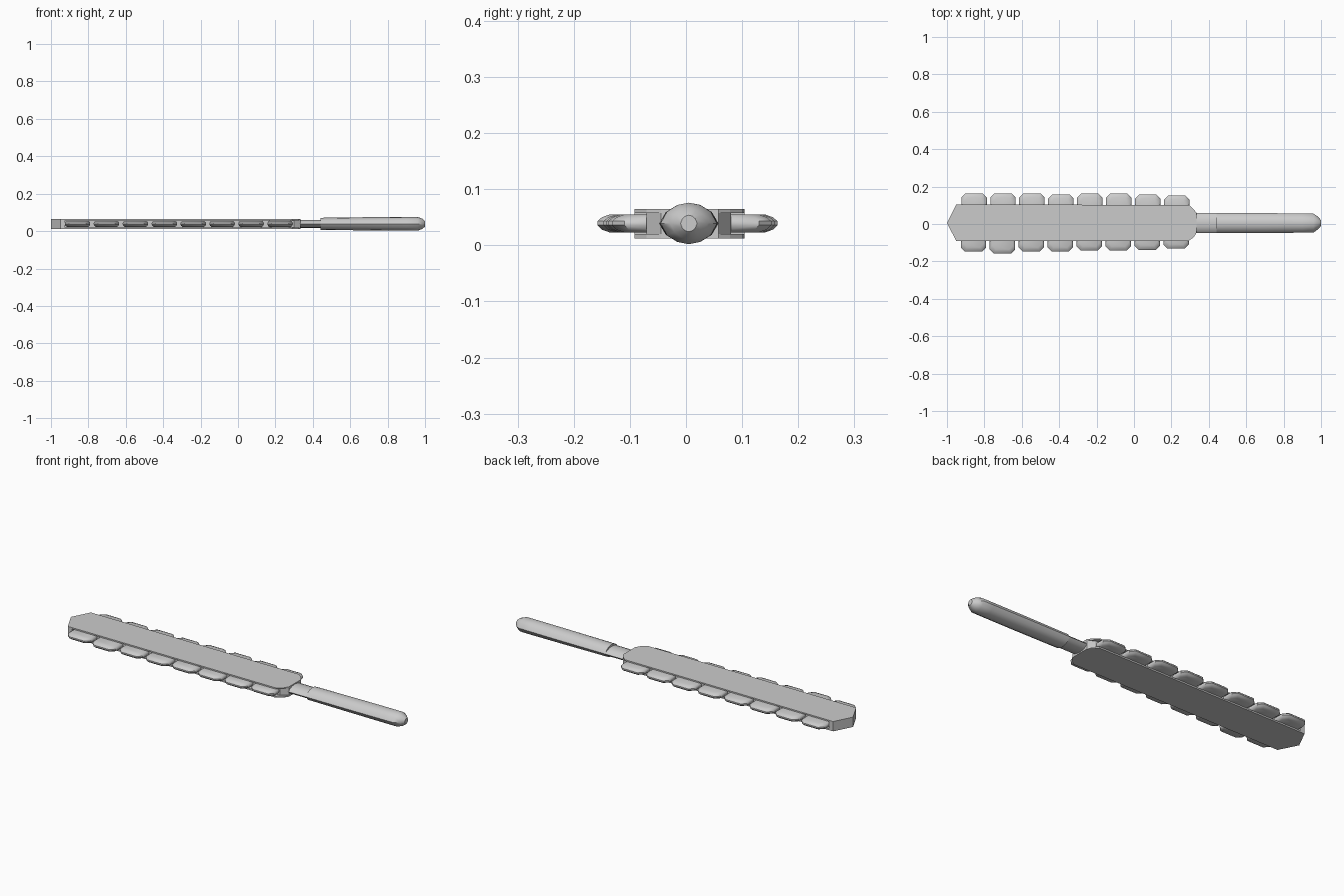
import bpy
import bmesh
import math

if "Cube" in bpy.data.objects:
    bpy.data.objects.remove(bpy.data.objects["Cube"], do_unlink=True)

# Single plain grey
grey = bpy.data.materials.new("plain_grey")
grey.use_nodes = True
grey.diffuse_color = (0.6, 0.6, 0.6, 1)
grey.node_tree.nodes["Principled BSDF"].inputs["Base Color"].default_value = (0.6, 0.6, 0.6, 1)

MID_Y, MID_Z = 0.005, 0.039


def loft(name, rings, smooth=None):
    """Skin a list of equal-length point rings and cap both ends."""
    bm = bmesh.new()
    loops = [[bm.verts.new(p) for p in ring] for ring in rings]
    for a, b in zip(loops, loops[1:]):
        n = len(a)
        for i in range(n):
            j = (i + 1) % n
            bm.faces.new((a[i], a[j], b[j], b[i]))
    bm.faces.new(loops[0][::-1])
    bm.faces.new(loops[-1])
    bmesh.ops.recalc_face_normals(bm, faces=bm.faces)
    mesh = bpy.data.meshes.new(name)
    bm.to_mesh(mesh)
    bm.free()
    obj = bpy.data.objects.new(name, mesh)
    bpy.context.collection.objects.link(obj)
    mesh.materials.append(grey)
    if smooth:
        bpy.ops.object.select_all(action='DESELECT')
        obj.select_set(True)
        bpy.context.view_layer.objects.active = obj
        bpy.ops.object.shade_smooth_by_angle(angle=math.radians(smooth))
    return obj


def slab(name, outline, z0, z1):
    return loft(name, [[(x, y, z) for x, y in outline] for z in (z0, z1)])


# Paddle: two cover plates around a core that is notched for the blades
ends = [(0.32, -0.07), (0.335, -0.045), (0.335, 0.058), (0.32, 0.078)]
tip = [(-0.95, 0.104), (-1, 0.006), (-0.95, -0.092)]
plate = tip + [(0.29, -0.092)] + ends + [(0.295, 0.102)]
core = (tip + [(-0.925, -0.092), (-0.925, -0.07), (0.3, -0.07)]
        + ends[1:3] + [(0.3, 0.08), (-0.925, 0.08), (-0.925, 0.104)])
slab("paddle_bottom_plate", plate, 0.012, 0.020)
slab("paddle_core", core, 0.020, 0.058)
slab("paddle_top_plate", plate, 0.058, 0.065)


# Edge blades: chamfered stones that thin towards the outside
def blade(name, x, side, reach):
    def ring(z, inset):
        a, b = -0.068 + inset * 0.5, 0.068 - inset * 0.5
        out = reach - inset
        cut = 0.022
        pts = [(a, 0.07), (b, 0.07), (b, out - cut), (b - cut, out),
               (a + cut, out), (a, out - cut)]
        return [(x + px, MID_Y + side * py, z) for px, py in pts]
    return loft(name, [ring(0.023, 0.022), ring(0.028, 0.008), ring(0.036, 0),
                       ring(0.043, 0), ring(0.050, 0.008), ring(0.055, 0.022)], 40)


back = [0.158, 0.158, 0.158, 0.153, 0.158, 0.158, 0.153, 0.147]
front = [0.152, 0.163, 0.152, 0.152, 0.147, 0.147, 0.143, 0.137]
for i in range(8):
    x = -0.855 + 0.1547 * i
    blade(f"back_blade_{i + 1}", x, 1, back[i])
    blade(f"front_blade_{i + 1}", x - 0.003, -1, front[i])

# Handle: lens-shaped section with pointed sides
quarter = [(0.053, 0), (0.041, 0.021), (0.021, 0.033), (0, 0.037)]
upper = quarter + [(-y, z) for y, z in quarter[-2::-1]]
section = upper + [(y, -z) for y, z in upper[-2:0:-1]]


def handle_ring(x, sy, sz):
    return [(x, MID_Y + y * sy, MID_Z + z * sz) for y, z in section]


loft("handle_neck", [handle_ring(0.3, 1, 0.58), handle_ring(0.46, 1, 0.58)], 40)
loft("handle_grip", [handle_ring(*r) for r in [
    (0.44, 1, 0.87), (0.7, 1, 0.96), (0.9, 0.97, 1), (0.96, 0.95, 1),
    (0.985, 0.62, 0.75), (1.0, 0.28, 0.4)]], 40)
